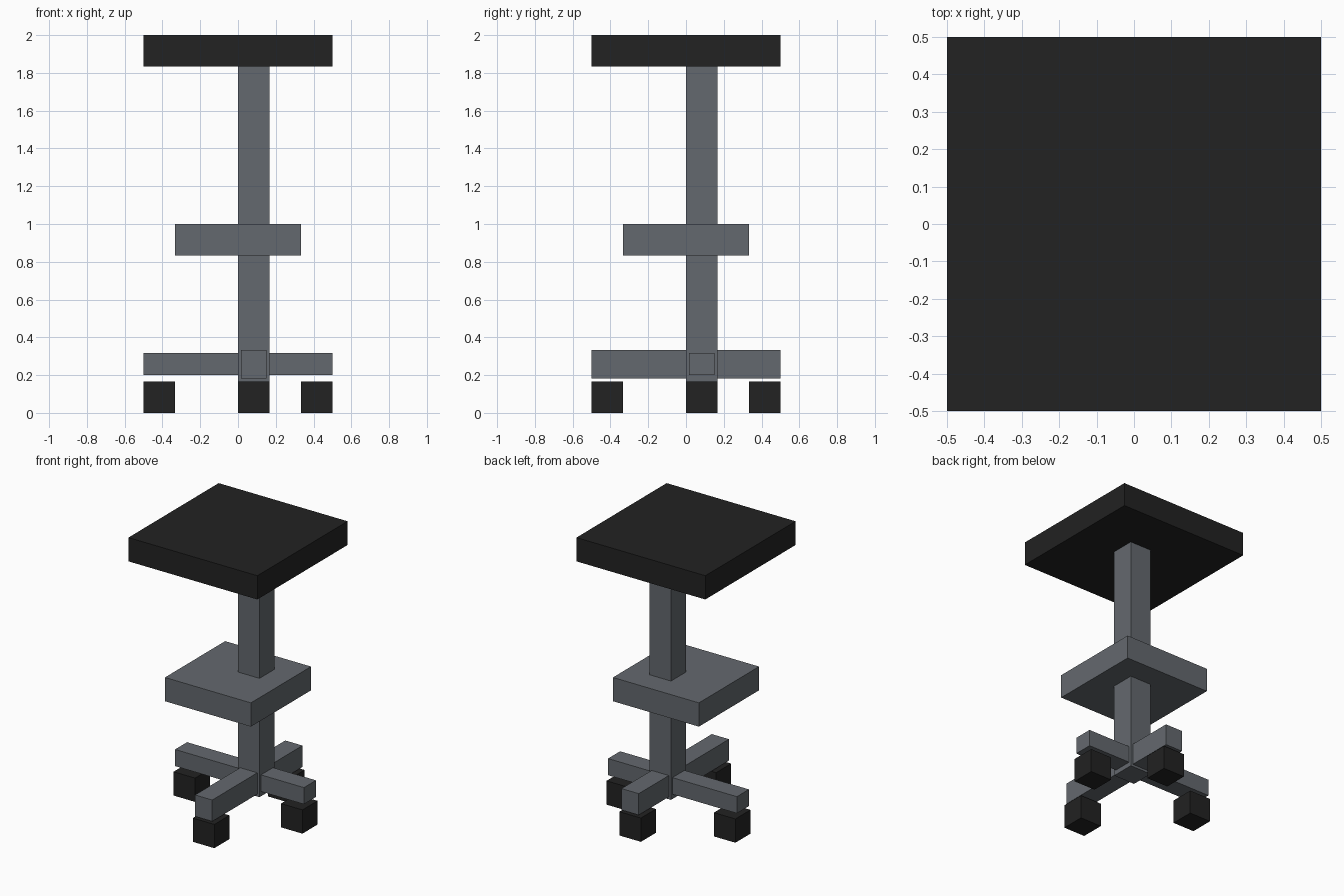
import bpy
import bmesh
from mathutils import Vector

if "Cube" in bpy.data.objects:
    bpy.data.objects.remove(bpy.data.objects["Cube"])

U = 1 / 6  # the model sits on a grid of sixths


def material(name, rgb):
    m = bpy.data.materials.new(name)
    m.diffuse_color = (*rgb, 1)
    m.use_nodes = True
    m.node_tree.nodes["Principled BSDF"].inputs["Base Color"].default_value = m.diffuse_color
    return m


black = material("black rubber", (0.016, 0.016, 0.016))
grey = material("grey metal", (0.127, 0.140, 0.156))


def box(name, lo, hi, mat):
    """Axis-aligned box between two corners."""
    lo, hi = Vector(lo), Vector(hi)
    bm = bmesh.new()
    bmesh.ops.create_cube(bm, size=1)
    bmesh.ops.scale(bm, vec=hi - lo, verts=bm.verts)
    me = bpy.data.meshes.new(name)
    bm.to_mesh(me)
    bm.free()
    me.materials.append(mat)
    ob = bpy.data.objects.new(name, me)
    ob.location = (lo + hi) / 2
    bpy.context.collection.objects.link(ob)
    return ob


# Seat, post and footrest
box("seat", (-0.5, -0.5, 11 * U), (0.5, 0.5, 2), black)
box("post", (0, 0, U), (U, U, 11 * U), grey)
box("footrest", (-2 * U, -2 * U, 5 * U), (2 * U, 2 * U, 1), grey)

# Crossed base bars, the side one slightly thinner
a, b = 0.0167, 0.15
box("base_bar_side", (-0.5, a, 0.2), (0.5, b, 0.3167), grey)
box("base_bar_front", (a, -0.5, 0.1833), (b, 0.5, 0.3333), grey)

# One caster under each bar end
for side, s in (("low", -0.5), ("high", 2 * U)):
    box("caster_x_" + side, (s, 0, 0), (s + U, U, U), black)
    box("caster_y_" + side, (0, s, 0), (U, s + U, U), black)
